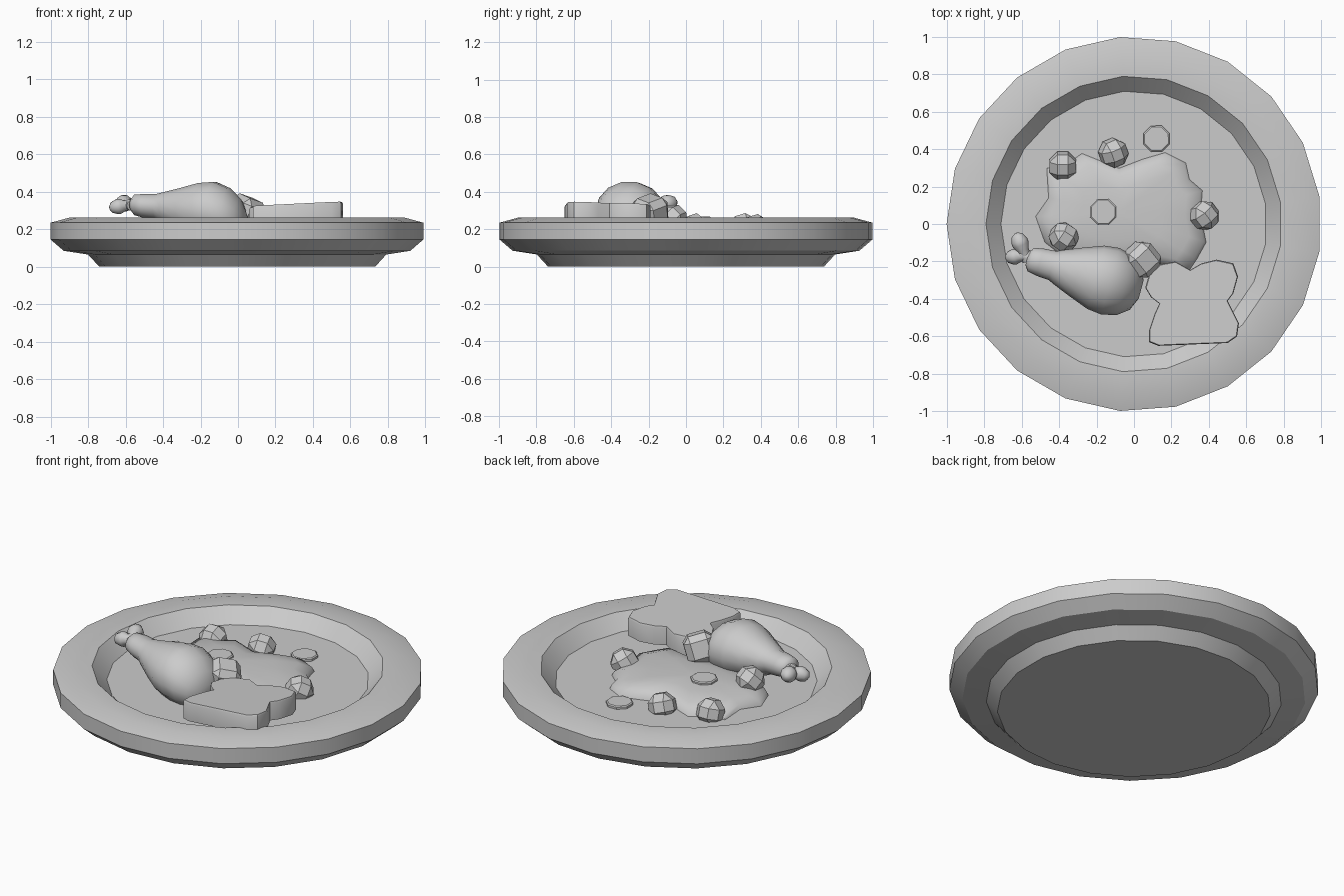
import bpy, bmesh, math
from mathutils import Vector, Matrix

cube = bpy.data.objects.get("Cube")
if cube:
    bpy.data.objects.remove(cube, do_unlink=True)

grey = bpy.data.materials.new("plain_grey")
grey.use_nodes = True
colour = (0.6, 0.6, 0.6, 1)
grey.diffuse_color = colour
grey.node_tree.nodes["Principled BSDF"].inputs["Base Color"].default_value = colour
FLOOR = 0.18


def finish(name, bm, smooth_angle=None):
    """Turn a bmesh into a named, shaded object."""
    bmesh.ops.recalc_face_normals(bm, faces=bm.faces)
    mesh = bpy.data.meshes.new(name)
    bm.to_mesh(mesh)
    bm.free()
    mesh.materials.append(grey)
    obj = bpy.data.objects.new(name, mesh)
    bpy.context.collection.objects.link(obj)
    if smooth_angle:
        bpy.ops.object.select_all(action="DESELECT")
        obj.select_set(True)
        bpy.context.view_layer.objects.active = obj
        bpy.ops.object.shade_smooth_by_angle(angle=math.radians(smooth_angle))
    return obj


def loft(rings):
    """Skin a stack of equal-length point rings and cap both ends."""
    bm = bmesh.new()
    loops = [[bm.verts.new(p) for p in ring] for ring in rings]
    count = len(loops[0])
    for low, high in zip(loops, loops[1:]):
        for i in range(count):
            j = (i + 1) % count
            bm.faces.new((low[i], low[j], high[j], high[i]))
    bm.faces.new(loops[0])
    bm.faces.new(loops[-1])
    return bm


def circle(radius, z, sides, phase=0.0):
    angles = [phase + math.tau * i / sides for i in range(sides)]
    return [(radius * math.cos(a), radius * math.sin(a), z) for a in angles]


def scaled(outline, centre, scale, z):
    """Shrink a flat outline about a centre and lift it to a height."""
    return [(centre[0] + (x - centre[0]) * scale,
             centre[1] + (y - centre[1]) * scale, z) for x, y in outline]


# Plate: lathed profile, from foot up over the rim and down to the floor
plate_profile = [(0.74, 0), (0.8, 0.065), (0.93, 0.085), (1, 0.145), (1, 0.235),
                 (0.9, 0.262), (0.79, 0.262), (0.71, FLOOR)]
finish("plate", loft([circle(r, z, 21, math.pi) for r, z in plate_profile]), 30)

# Mash: irregular mound lying on the plate floor
mash_outline = [(0.36, 0.05), (0.37, 0.18), (0.3, 0.24), (0.28, 0.33), (0.17, 0.385),
                (0.05, 0.35), (-0.08, 0.3), (-0.28, 0.38), (-0.38, 0.31),
                (-0.47, 0.3), (-0.46, 0.14), (-0.53, 0.04), (-0.48, -0.1),
                (-0.35, -0.2), (-0.1, -0.25), (0.15, -0.22), (0.3, -0.25),
                (0.34, -0.19), (0.39, -0.1)]
mash_layers = [(1, FLOOR - 0.01), (0.96, 0.205), (0.8, 0.232), (0.5, 0.25), (0.1, 0.255)]
finish("mash", loft([scaled(mash_outline, (-0.08, 0.06), s, z)
                     for s, z in mash_layers]), 60)

# Bread slice: lobed slab with a softened top edge, tilted against the rim
bread_outline = [(0.3, -0.245), (0.36, -0.21), (0.44, -0.19), (0.53, -0.21),
                 (0.555, -0.28), (0.53, -0.37), (0.5, -0.41), (0.53, -0.47),
                 (0.56, -0.53), (0.55, -0.6), (0.5, -0.635), (0.3, -0.643),
                 (0.13, -0.65), (0.08, -0.63), (0.08, -0.57), (0.11, -0.48),
                 (0.135, -0.425), (0.09, -0.39), (0.06, -0.34), (0.08, -0.27),
                 (0.14, -0.215), (0.22, -0.2)]
bread_centre = (0.31, -0.42)
bread = loft([scaled(bread_outline, bread_centre, s, z)
              for s, z in [(1, 0.22), (1, 0.32), (0.98, 0.33)]])
for vert in bread.verts:
    vert.co.z += 0.05 * (vert.co.x - bread_centre[0]) - 0.03 * (vert.co.y - bread_centre[1])
finish("bread_slice", bread, 40)

# Drumstick meat: oval rings along a slanted axis (distance, radius, height)
meat_rings = [(0, 0.035, 0.33), (0.02, 0.065, 0.33), (0.07, 0.075, 0.325),
              (0.14, 0.08, 0.32), (0.18, 0.098, 0.315), (0.28, 0.138, 0.305),
              (0.38, 0.175, 0.3), (0.46, 0.184, 0.298), (0.54, 0.165, 0.28),
              (0.6, 0.12, 0.26), (0.63, 0.05, 0.25)]
axis = Vector((0.965, -0.262, 0))
side = Vector((0.262, 0.965, 0))
start = Vector((-0.57, -0.185, 0))
meat = [[start + axis * s + side * x + Vector((0, 0, z + y * 0.86))
         for x, y, _ in circle(r, 0, 14)] for s, r, z in meat_rings]
finish("drumstick_meat", loft(meat), 60)

# Drumstick bone: short shaft ending in two knobs
joint = Vector((-0.58, -0.17, 0.33))


def bone_limb(name, tip, radius):
    """Tapered limb from the joint to a rounded tip."""
    direction = tip - joint
    turn = Matrix.Translation(joint) @ direction.to_track_quat("Z", "Y").to_matrix().to_4x4()
    length = direction.length
    profile = [(0.6, -0.03), (0.72, length * 0.4), (1, length * 0.75),
               (1, length), (0.7, length + radius * 0.7), (0.2, length + radius)]
    bm = loft([circle(radius * r, z, 10) for r, z in profile])
    bm.transform(turn)
    finish(name, bm, 60)


bone_limb("bone_shaft", Vector((-0.53, -0.19, 0.33)), 0.045)
bone_limb("bone_knob_back", Vector((-0.612, -0.09, 0.34)), 0.045)
bone_limb("bone_knob_side", Vector((-0.645, -0.175, 0.32)), 0.042)


# Diced vegetables: cubes with wide chamfers
def diced(name, place, size, chamfer, spin):
    bm = bmesh.new()
    bmesh.ops.create_cube(bm, size=size)
    bmesh.ops.bevel(bm, geom=bm.edges[:], offset=chamfer, segments=1, affect="EDGES")
    obj = finish(name, bm)
    obj.location = place
    obj.rotation_euler = spin


for i, place in enumerate([(-0.38, 0.31, 0.21), (-0.11, 0.38, 0.2),
                           (0.375, 0.045, 0.205), (-0.375, -0.07, 0.255)]):
    diced(f"diced_vegetable_{i + 1}", place, 0.142, 0.042, (0.3, 0.25 * i, 0.4 * i))
diced("large_diced_vegetable", (0.04, -0.19, 0.29), 0.165, 0.035, (0.3, 0.25, 0.75))

# Thin vegetable slices, one on the mash and one on the plate
for name, place in [("slice_on_mash", (-0.165, 0.065, 0.25)),
                    ("slice_on_plate", (0.12, 0.455, FLOOR))]:
    bm = loft([circle(0.075, -0.01, 8, 0.4), circle(0.075, 0.012, 8, 0.4),
               circle(0.068, 0.017, 8, 0.4)])
    finish(name, bm).location = place
